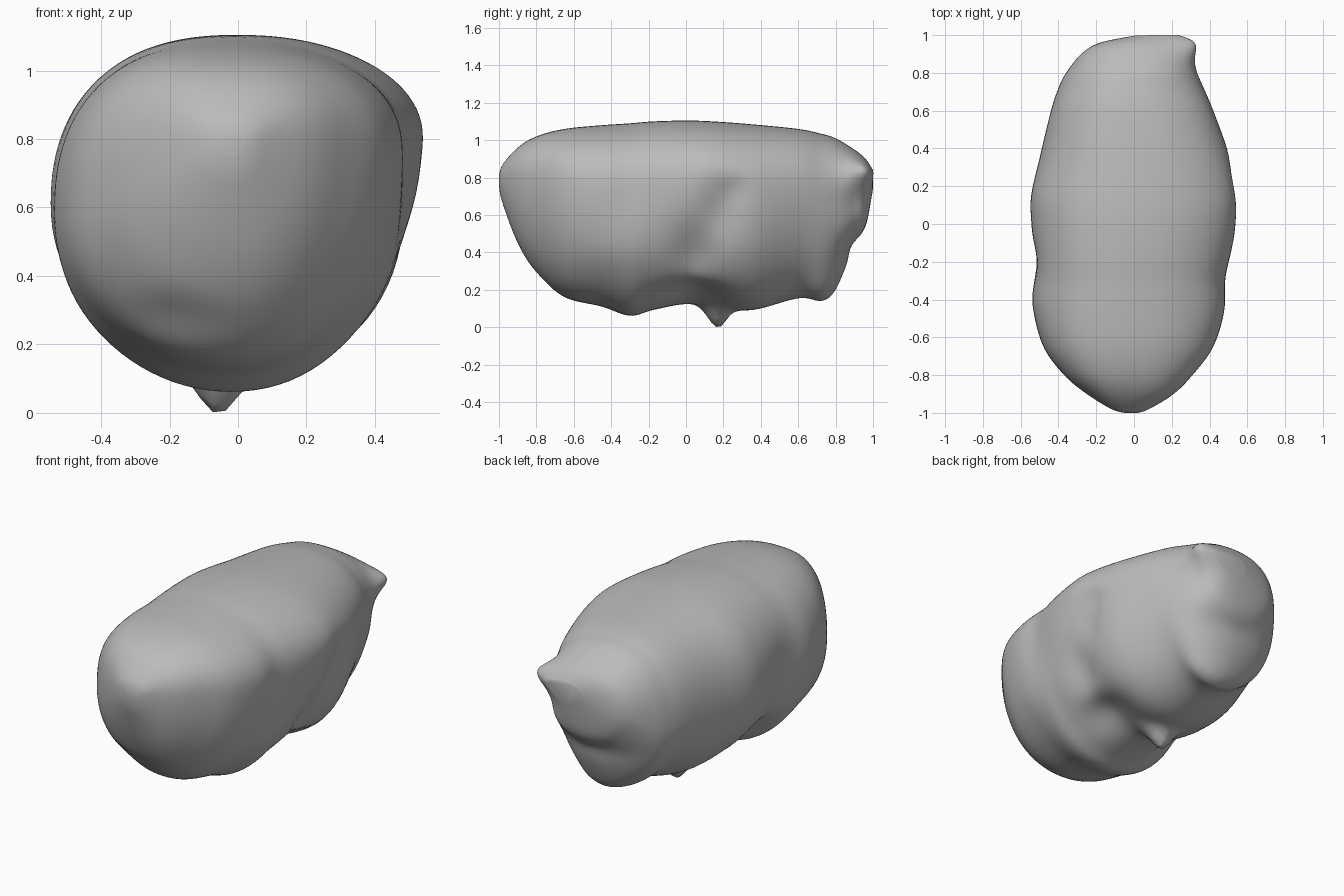
import bpy
import bmesh
from math import cos, sin, pi, exp, copysign
from mathutils import Vector

RINGS = 110
SIDES = 96

old = bpy.data.objects.get("Cube")
if old:
    bpy.data.objects.remove(old, do_unlink=True)

# One plain stone colour
stone = bpy.data.materials.new("stone grey")
stone.use_nodes = True
grey = (0.5, 0.5, 0.5, 1)
stone.diffuse_color = grey
stone.node_tree.nodes["Principled BSDF"].inputs["Base Color"].default_value = grey

# Cross-sections from front to back: y, low x, high x, bottom, top
stations = [
    (-1, -.05, .02, .75, .81),
    (-.98, -.12, .08, .66, .87),
    (-.9, -.25, .21, .45, .96),
    (-.8, -.37, .31, .29, 1.02),
    (-.65, -.48, .42, .16, 1.06),
    (-.45, -.535, .485, .11, 1.08),
    (-.3, -.54, .5, .06, 1.09),
    (-.18, -.54, .515, .09, 1.1),
    (0, -.545, .54, .12, 1.105),
    (.15, -.545, .55, .11, 1.1),
    (.35, -.5, .51, .09, 1.085),
    (.6, -.44, .42, .155, 1.06),
    (.72, -.4, .37, .14, 1.035),
    (.8, -.36, .34, .21, 1.01),
    (.9, -.28, .315, .42, .95),
    (.96, -.18, .285, .53, .9),
    (1, .02, .22, .73, .84),
]


def blend(t):
    """Smooth cubic interpolation through the stations, t from 0 to 1."""
    last = len(stations) - 1
    i = min(int(t * last), last - 1)
    u = t * last - i
    a, b, c, d = (stations[min(max(k, 0), last)] for k in range(i - 1, i + 3))
    return [q + u * (r - p + u * (2 * p - 5 * q + 4 * r - s + u * (3 * (q - r) + s - p))) / 2
            for p, q, r, s in zip(a, b, c, d)]


def section_point(station, angle):
    """Point on an egg-shaped section, full at the front top, narrow at the rear base."""
    y, left, right, low, high = station
    c, s = cos(angle), sin(angle)
    front = min(max(-y - 0.4, 0) / 0.4, 1)
    rear = min(max(y - 0.4, 0) / 0.3, 1)
    if s > 0:
        power = 0.88 - 0.1 * front
    else:
        power = 0.97 + 0.05 * c * front + 0.13 * rear
    cx = copysign(abs(c) ** power, c)
    sz = copysign(abs(s) ** power, s)
    x = (left + right) / 2 + cx * (right - left) / 2
    waist = low + (high - low) * (0.58 + 0.08 * c)
    z = waist + sz * (high - waist if s > 0 else waist - low)
    return Vector((x, y, z))


# Local pushes: centre, radii, movement
pushes = [
    ((.47, .06, .4), (.2, .12, .16), (-.055, 0, 0)),       # right side groove, low
    ((.52, .18, .62), (.2, .12, .16), (-.05, 0, 0)),       # right side groove, high
    ((.54, .26, .73), (.15, .07, .06), (-.02, 0, 0)),      # groove top end
    ((.22, .04, .17), (.16, .17, .08), (-.02, 0, .055)),   # pocket under the side
    ((-.38, -.1, .25), (.15, .11, .15), (.05, 0, .03)),    # left side crease
    ((-.54, -.2, .6), (.15, .12, .2), (.025, 0, 0)),       # left waist
    ((.5, -.3, .75), (.15, .14, .2), (-.018, 0, 0)),       # right waist
    ((.38, -.4, .4), (.2, .18, .12), (.012, 0, 0)),        # front flank swelling
    ((-.2, -.76, .27), (.14, .12, .07), (0, .012, .01)),   # tuck under the front
    ((.05, .88, .44), (.25, .12, .07), (0, -.025, 0)),     # fold across the rear
    ((.02, .72, .18), (.2, .12, .1), (.03, .01, 0)),       # rear base lump
    ((.3, .95, .68), (.14, .13, .1), (-.03, -.015, 0)),    # hollow below the corner
    ((.27, .95, .84), (.08, .07, .07), (.05, .01, .005)),  # pointed rear corner
    ((-.06, .16, .1), (.075, .065, .12), (0, .01, -.137)),  # stub underneath
]


def shape(point):
    moved = point.copy()
    for centre, radii, move in pushes:
        d = sum(((p - c) / r) ** 2 for p, c, r in zip(point, centre, radii))
        moved += Vector(move) * exp(-d)
    return moved


# Loft the body skin and close both ends
bm = bmesh.new()
rings = []
for i in range(RINGS + 1):
    station = blend(i / RINGS)
    rings.append([bm.verts.new(shape(section_point(station, 2 * pi * k / SIDES)))
                  for k in range(SIDES)])
for a, b in zip(rings, rings[1:]):
    for k in range(SIDES):
        n = (k + 1) % SIDES
        bm.faces.new((a[k], a[n], b[n], b[k]))
bm.faces.new(rings[0])
bm.faces.new(rings[-1])
bmesh.ops.recalc_face_normals(bm, faces=bm.faces)

mesh = bpy.data.meshes.new("boulder_body")
bm.to_mesh(mesh)
bm.free()
mesh.materials.append(stone)
body = bpy.data.objects.new("boulder_body", mesh)
bpy.context.collection.objects.link(body)

# Soften the surface and shade it smooth
soften = body.modifiers.new("soften", "SMOOTH")
soften.factor = 0.5
soften.iterations = 3
bpy.context.view_layer.objects.active = body
body.select_set(True)
bpy.ops.object.shade_smooth()
